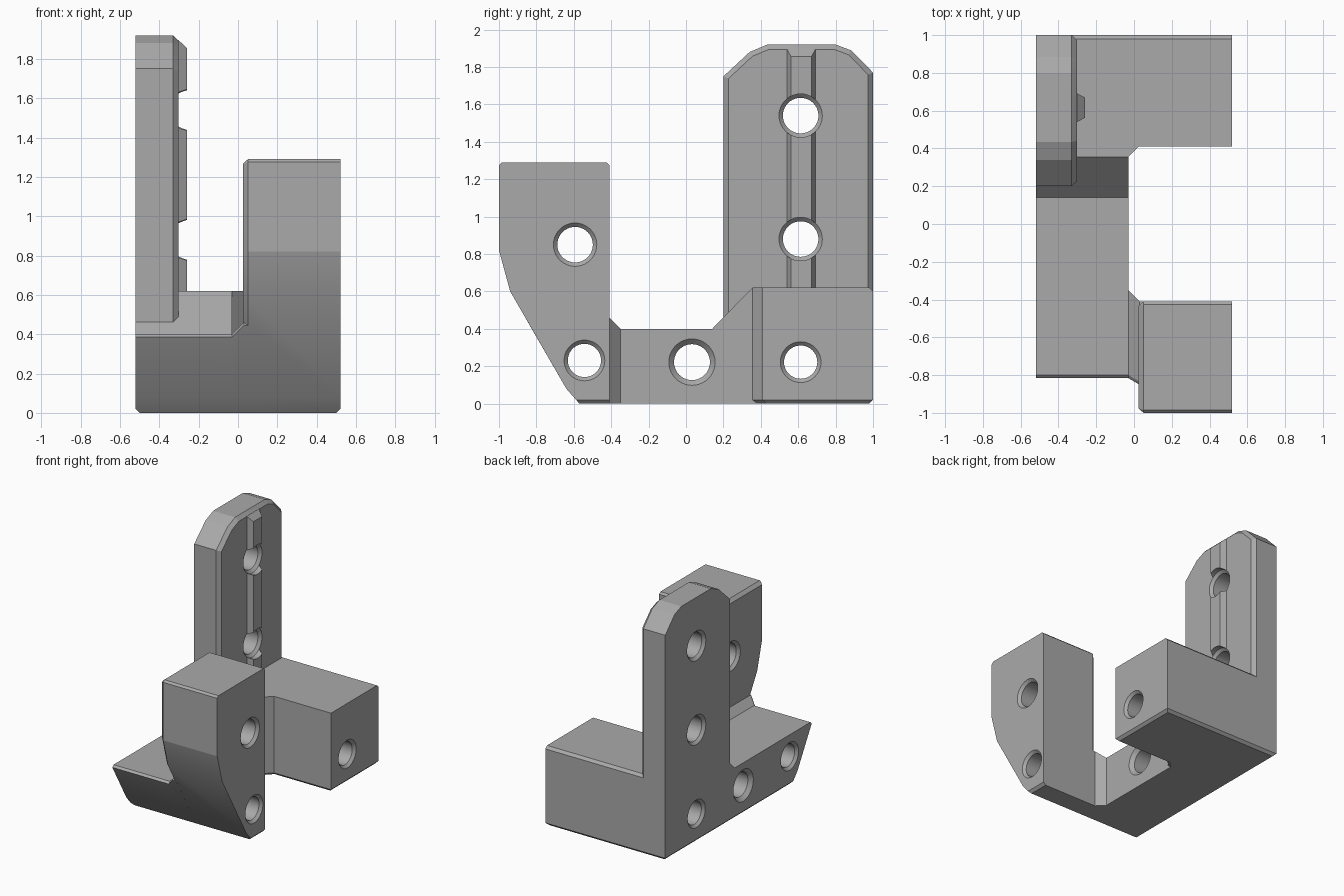
import bpy, bmesh, math
from mathutils import Vector

if "Cube" in bpy.data.objects:
    bpy.data.objects.remove(bpy.data.objects["Cube"])


def inset(poly, d):
    """Offset a closed 2D outline inwards by d."""
    n = len(poly)
    area = sum(poly[i][0] * poly[(i + 1) % n][1] - poly[(i + 1) % n][0] * poly[i][1] for i in range(n))
    s = 1 if area > 0 else -1
    out = []
    for i in range(n):
        p = Vector(poly[i])
        a = (p - Vector(poly[i - 1])).normalized()
        b = (Vector(poly[(i + 1) % n]) - p).normalized()
        na, nb = Vector((-a.y, a.x)) * s, Vector((-b.y, b.x)) * s
        q = p + (na + nb) * (d / (1 + na.dot(nb)))
        out.append((q.x, q.y))
    return out


def loft(name, sections, axis='x'):
    """Solid through outlines of equal point count; x: outline is (y, z), y: (x, z), z: (x, y)."""
    place = {'x': lambda t, u, v: (t, u, v),
             'y': lambda t, u, v: (u, t, v),
             'z': lambda t, u, v: (u, v, t)}[axis]
    bm = bmesh.new()
    rings = [[bm.verts.new(place(t, u, v)) for u, v in poly] for t, poly in sections]
    n = len(rings[0])
    for r0, r1 in zip(rings, rings[1:]):
        for i in range(n):
            bm.faces.new((r0[i], r0[(i + 1) % n], r1[(i + 1) % n], r1[i]))
    bm.faces.new(rings[0])
    bm.faces.new(rings[-1])
    bmesh.ops.recalc_face_normals(bm, faces=bm.faces)
    mesh = bpy.data.meshes.new(name)
    bm.to_mesh(mesh)
    bm.free()
    ob = bpy.data.objects.new(name, mesh)
    bpy.context.collection.objects.link(ob)
    return ob


def combine(target, other, operation):
    mod = target.modifiers.new("combine", 'BOOLEAN')
    mod.operation, mod.solver, mod.object = operation, 'EXACT', other
    bpy.context.view_layer.objects.active = target
    bpy.ops.object.modifier_apply(modifier=mod.name)
    bpy.data.objects.remove(other)


def bottom_chamfer(target, side):
    """Cut the bottom edge at x = side * 0.52."""
    tri = [(side * 0.50, 0), (side * 0.54, 0.04), (side * 0.54, -0.02), (side * 0.48, -0.02)]
    combine(target, loft("chamfer_cutter", [(-1.2, tri), (0.5, tri)], 'y'), 'DIFFERENCE')


# low beam with its ramp up to the block
beam_outline = [(-0.57, 0), (-0.64, 0.08), (-0.816, 0.385), (-0.80, 0.40), (0.14, 0.40),
                (0.355, 0.62), (0.5, 0.62), (0.5, 0)]
body = loft("bracket_body", [(-0.52, beam_outline), (-0.03, beam_outline)])
bottom_chamfer(body, -1)

# back block, with chamfered foot and back top edge
block_outline = [(-0.52, 1), (0.52, 1), (0.52, 0.41), (0.025, 0.41), (-0.03, 0.355), (-0.52, 0.355)]
block_top = [(x, min(y, 0.98)) for x, y in block_outline]
block = loft("back_block", [(0, inset(block_outline, 0.02)), (0.02, block_outline),
                            (0.60, block_outline), (0.62, block_top)], 'z')

# front post with a sloped front and a chamfered inner outline
post_outline = [(-0.41, 0), (-0.57, 0), (-0.64, 0.08), (-0.94, 0.60), (-1.0, 0.82),
                (-1.0, 1.275), (-0.985, 1.29), (-0.425, 1.29), (-0.41, 1.275)]
post = loft("front_post", [(0.025, inset(post_outline, 0.024)), (0.05, post_outline),
                           (0.52, post_outline)])
bottom_chamfer(post, 1)

# flared web between beam and post
web_low = [(-0.57, 0), (-0.64, 0.08), (-0.816, 0.385), (-0.80, 0.40), (-0.35, 0.40), (-0.35, 0)]
web_high = [(-0.57, 0), (-0.64, 0.08), (-0.851, 0.445), (-0.835, 0.46), (-0.41, 0.46), (-0.41, 0)]
web = loft("web", [(-0.03, web_low), (0.03, web_high), (0.06, web_high)])

# tall plate with a chamfered inner outline
plate_outline = [(0.20, 0.30), (0.20, 1.75), (0.34, 1.88), (0.435, 1.92), (0.80, 1.92),
                 (0.885, 1.888), (1.0, 1.77), (1.0, 0.30)]
plate = loft("tall_plate", [(-0.52, plate_outline), (-0.33, plate_outline),
                            (-0.302, inset(plate_outline, 0.027))])

# raised rib on the plate
def rect(y0, y1, z0, z1):
    return [(y0, z0), (y1, z0), (y1, z1), (y0, z1)]

rib_base = rect(0.54, 0.692, 0.5, 1.895)
rib = loft("plate_rib", [(-0.36, rib_base), (-0.302, rib_base), (-0.26, rect(0.562, 0.67, 0.5, 1.855))])

for part in (block, post, web, plate, rib):
    combine(body, part, 'UNION')

# bolt holes countersunk at both ends: y, z, radius, rim radius, x start, x end
holes = [(0.613, 1.54, 0.095, 0.116, -0.52, -0.302),
         (0.613, 0.88, 0.095, 0.116, -0.52, -0.302),
         (0.613, 0.222, 0.089, 0.109, -0.52, 0.52),
         (0.032, 0.222, 0.096, 0.124, -0.52, -0.03),
         (-0.543, 0.231, 0.089, 0.109, -0.52, 0.52),
         (-0.593, 0.85, 0.095, 0.116, 0.025, 0.52)]
for y, z, r, rim, x0, x1 in holes:
    def ring(radius):
        return [(y + radius * math.cos(i * math.tau / 40), z + radius * math.sin(i * math.tau / 40))
                for i in range(40)]
    d = rim - r
    cutter = loft("hole_cutter", [(x0 - 0.1, ring(rim)), (x0, ring(rim)), (x0 + d, ring(r)),
                                  (x1 - d, ring(r)), (x1, ring(rim)), (x1 + 0.1, ring(rim))])
    combine(body, cutter, 'DIFFERENCE')

# one plain grey
grey = bpy.data.materials.new("plain_grey")
grey.diffuse_color = (0.4, 0.4, 0.4, 1)
grey.use_nodes = True
grey.node_tree.nodes["Principled BSDF"].inputs["Base Color"].default_value = grey.diffuse_color
body.data.materials.clear()
body.data.materials.append(grey)
for p in body.data.polygons:
    p.material_index = 0

# smooth hole walls, crisp edges elsewhere
bpy.ops.object.select_all(action='DESELECT')
body.select_set(True)
bpy.context.view_layer.objects.active = body
bpy.ops.object.shade_smooth_by_angle(angle=math.radians(15))
